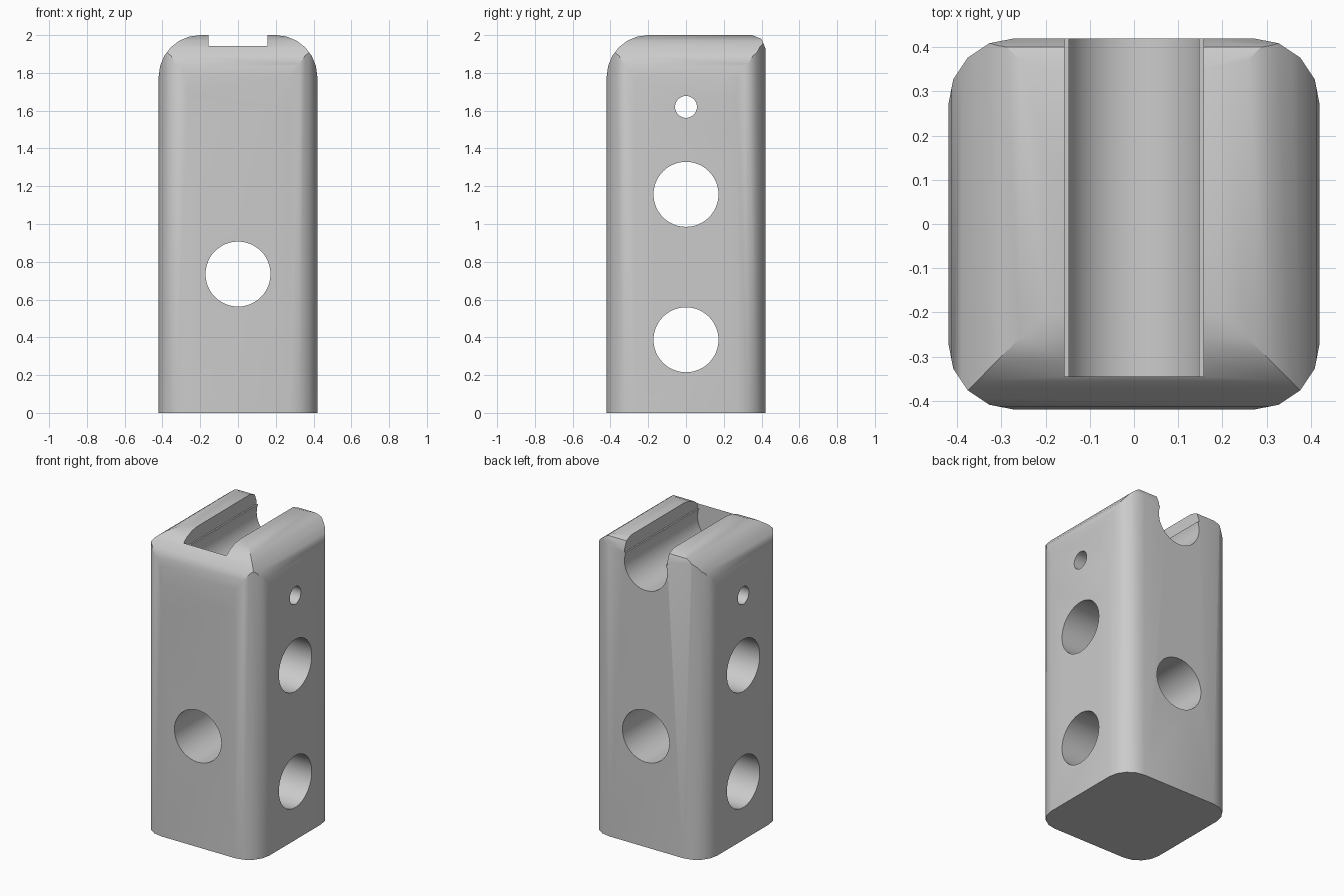
import bpy
import bmesh
from math import sin, cos, pi, radians, asin
from mathutils import Vector

old = bpy.data.objects.get("Cube")
if old:
    bpy.data.objects.remove(old, do_unlink=True)

HALF, TOP = 0.42, 2.0

grey = bpy.data.materials.new("plain grey")
grey.use_nodes = True
colour = (0.6, 0.6, 0.6, 1)
grey.diffuse_color = colour
grey.node_tree.nodes["Principled BSDF"].inputs["Base Color"].default_value = colour


def arc(cx, cy, r, start, end, steps):
    """Points on a circular arc, angles in degrees."""
    angles = [radians(start + (end - start) * i / steps) for i in range(steps + 1)]
    return [(cx + r * cos(a), cy + r * sin(a)) for a in angles]


def prism(name, outline, axis, low, high):
    """Extrude a flat outline along x, y or z."""
    place = {
        "x": lambda a, b, d: Vector((d, a, b)),
        "y": lambda a, b, d: Vector((a, d, b)),
        "z": lambda a, b, d: Vector((a, b, d)),
    }[axis]
    bm = bmesh.new()
    face = bm.faces.new([bm.verts.new(place(a, b, low)) for a, b in outline])
    extruded = bmesh.ops.extrude_face_region(bm, geom=[face])["geom"]
    moved = [v for v in extruded if isinstance(v, bmesh.types.BMVert)]
    bmesh.ops.translate(bm, verts=moved, vec=place(0, 0, high - low))
    bmesh.ops.recalc_face_normals(bm, faces=bm.faces)
    mesh = bpy.data.meshes.new(name)
    bm.to_mesh(mesh)
    bm.free()
    mesh.materials.append(grey)
    obj = bpy.data.objects.new(name, mesh)
    bpy.context.collection.objects.link(obj)
    return obj


def apply_boolean(target, tool, operation):
    bpy.context.view_layer.objects.active = target
    mod = target.modifiers.new(tool.name, "BOOLEAN")
    mod.operation, mod.solver, mod.object = operation, "EXACT", tool
    bpy.ops.object.modifier_apply(modifier=mod.name)
    bpy.data.objects.remove(tool, do_unlink=True)


# Upright block with rounded vertical corners
R = 0.15
c = HALF - R
footprint = []
for k, (sx, sy) in enumerate([(1, 1), (-1, 1), (-1, -1), (1, -1)]):
    footprint += arc(sx * c, sy * c, R, 90 * k, 90 * k + 90, 4)
block = prism("block", footprint, "z", 0, TOP)

# Rounded top edges on both sides
S = 0.22
sides = [(-0.6, -0.1), (0.6, -0.1), (0.6, 1.5), (HALF, 1.5)]
sides += arc(HALF - S, TOP - S, S, 0, 90, 6) + arc(S - HALF, TOP - S, S, 90, 180, 6)
sides += [(-HALF, 1.5), (-0.6, 1.5)]
apply_boolean(block, prism("side_rounding", sides, "y", -1, 1), "INTERSECT")

# Rounded top edge at the front, small bevel at the back
ends = [(-0.6, -0.1), (0.6, -0.1), (0.6, 1.93), (HALF, 1.93), (0.4, 1.98), (0.35, TOP)]
ends += [(0.35, 2.1), (S - HALF, 2.1)]
ends += arc(S - HALF, TOP - S, S, 90, 180, 6) + [(-HALF, 1.5), (-0.6, 1.5)]
apply_boolean(block, prism("end_rounding", ends, "x", -1, 1), "INTERSECT")

# Keyhole channel, open at the back, with narrow ledges above its round floor
slot, ledge = 0.157, 1.912
centre = 1.857
lift = asin((ledge - centre) / slot) * 180 / pi
channel = [(slot, 2.2), (-slot, 2.2), (-slot, ledge)]
channel += arc(0, centre, slot, 180 - lift, 360 + lift, 32) + [(slot, ledge)]
apply_boolean(block, prism("channel", channel, "y", -0.345, 1), "DIFFERENCE")

# Through holes
for name, axis, height, radius in [
    ("lower_cross_hole", "x", 0.387, 0.172),
    ("upper_cross_hole", "x", 1.157, 0.172),
    ("pin_hole", "x", 1.62, 0.058),
    ("front_hole", "y", 0.735, 0.172),
]:
    ring = arc(0, height, radius, 0, 360, 48)[:-1]
    apply_boolean(block, prism(name, ring, axis, -1, 1), "DIFFERENCE")

bpy.ops.object.select_all(action="DESELECT")
block.select_set(True)
bpy.context.view_layer.objects.active = block
bpy.ops.object.shade_smooth_by_angle(angle=radians(30))
